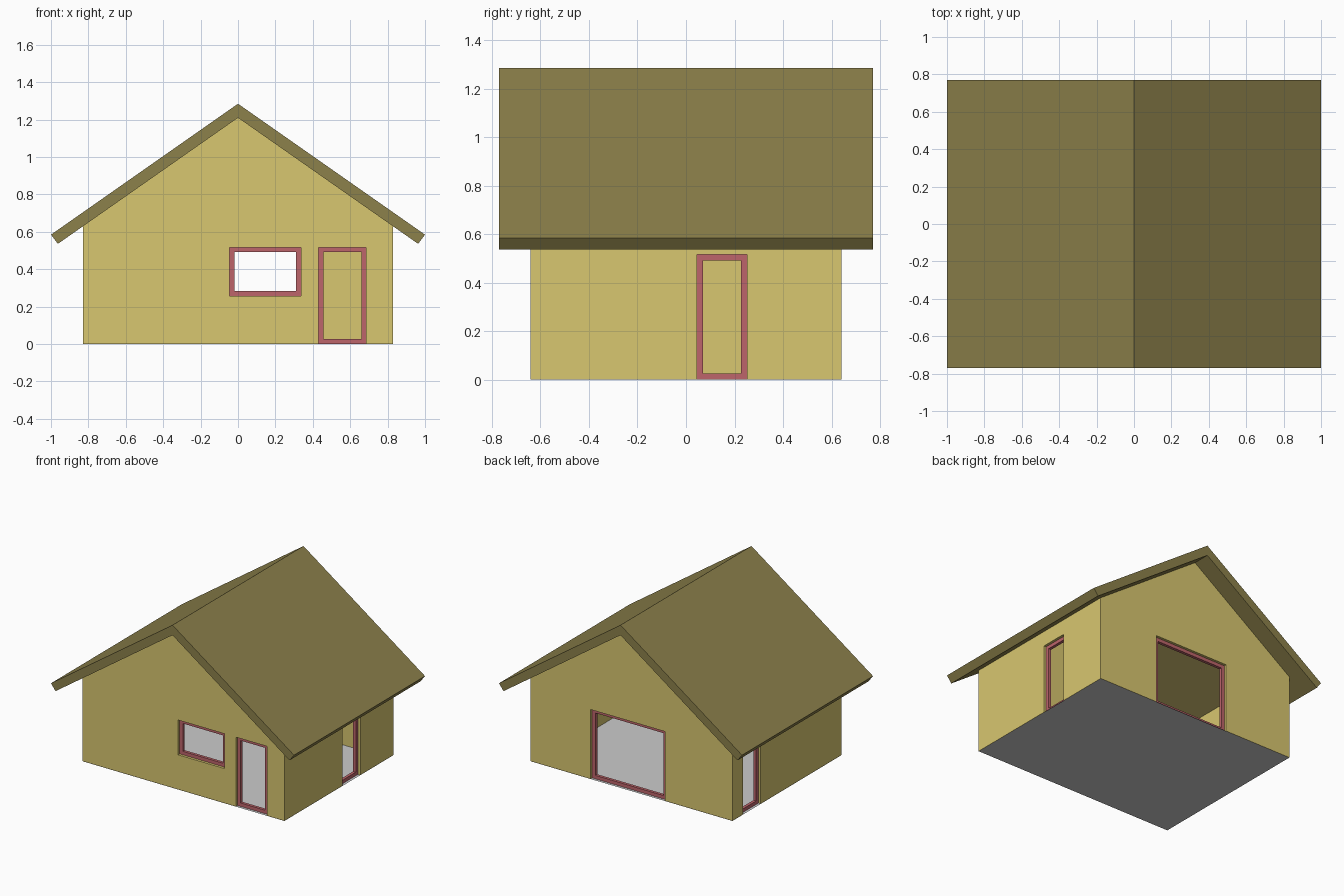
import bpy, bmesh

if "Cube" in bpy.data.objects:
    bpy.data.objects.remove(bpy.data.objects["Cube"])

HX, HY = 0.83, 0.64          # outer wall half sizes
T = 0.06                     # wall thickness
PEAK, SLOPE = 1.21, 0.70     # underside of the roof
ROOF_Y = 0.77
FRAME_W, FRAME_D = 0.026, 0.022
Z0 = 0.001                   # keeps wall bottoms just clear of the floor


def material(name, rgb):
    m = bpy.data.materials.new(name)
    m.diffuse_color = (*rgb, 1)
    m.use_nodes = True
    m.node_tree.nodes["Principled BSDF"].inputs["Base Color"].default_value = m.diffuse_color
    return m


wall_mat = material("wall_yellow", (0.69, 0.57, 0.16))
roof_mat = material("roof_olive", (0.265, 0.22, 0.07))
frame_mat = material("frame_red", (0.51, 0.13, 0.145))


def finish(name, bm, mat=None):
    bmesh.ops.recalc_face_normals(bm, faces=bm.faces)
    me = bpy.data.meshes.new(name)
    bm.to_mesh(me)
    bm.free()
    ob = bpy.data.objects.new(name, me)
    bpy.context.collection.objects.link(ob)
    if mat:
        me.materials.append(mat)
    return ob


def prism(name, profile, half_y, mat=None):
    """Extrude an x-z profile along y, centred on y = 0."""
    bm = bmesh.new()
    face = bm.faces.new([bm.verts.new((x, -half_y, z)) for x, z in profile])
    ext = bmesh.ops.extrude_face_region(bm, geom=[face])
    moved = [g for g in ext["geom"] if isinstance(g, bmesh.types.BMVert)]
    bmesh.ops.translate(bm, verts=moved, vec=(0, 2 * half_y, 0))
    return finish(name, bm, mat)


def box(name, lo, hi, mat=None):
    bm = bmesh.new()
    bmesh.ops.create_cube(bm, size=1)
    for v in bm.verts:
        v.co = [(a + b) / 2 + c * (b - a) for a, b, c in zip(lo, hi, v.co)]
    return finish(name, bm, mat)


def cut(target, cutter):
    mod = target.modifiers.new("cut", 'BOOLEAN')
    mod.operation, mod.solver, mod.object = 'DIFFERENCE', 'EXACT', cutter
    bpy.context.view_layer.objects.active = target
    bpy.ops.object.modifier_apply(modifier=mod.name)
    bpy.data.objects.remove(cutter)


def gable(hx, z0, lift=0):
    eave = PEAK - SLOPE * hx + lift
    return [(-hx, z0), (hx, z0), (hx, eave), (0, PEAK + lift), (-hx, eave)]


# Hollow gabled walls, open under the roof
walls = prism("walls", gable(HX, Z0), HY, wall_mat)
cut(walls, prism("room_cutter", gable(HX - T, -0.2, 0.02), HY - T))

# Roof with square-cut eaves
prism("roof", [(0, 1.285), (1, 0.585), (0.963, 0.536), (0, PEAK),
               (-0.963, 0.536), (-1, 0.585)], ROOF_Y, roof_mat)

# Floor sheet
bm = bmesh.new()
bm.faces.new([bm.verts.new(p) for p in
              ((-HX, -HY, 0), (HX, -HY, 0), (HX, HY, 0), (-HX, HY, 0))])
finish("floor", bm)


def frame(name, place, a0, a1, z0, z1):
    """Rectangular ring: outer loop, inset inner loop, extruded in depth."""
    w, d = FRAME_W, FRAME_D
    loops = []
    bm = bmesh.new()
    for inset, depth in ((0, -d / 2), (0, d / 2), (w, d / 2), (w, -d / 2)):
        l, r, b, t = a0 + inset, a1 - inset, z0 + inset, z1 - inset
        loops.append([bm.verts.new(place(a, depth, z))
                      for a, z in ((l, b), (r, b), (r, t), (l, t))])
    for i in range(4):
        p, q = loops[i], loops[(i + 1) % 4]
        for k in range(4):
            n = (k + 1) % 4
            bm.faces.new((p[k], p[n], q[n], q[k]))
    finish(name, bm, frame_mat)


# Openings: name, axis along the wall, side, start, end, bottom, top
OPENINGS = [
    ("front_window", "x", -1, -0.045, 0.337, 0.258, 0.517),
    ("front_door", "x", -1, 0.43, 0.685, 0, 0.517),
    ("back_opening", "x", 1, -0.275, 0.337, 0, 0.517),
    ("right_door", "y", 1, 0.045, 0.252, 0, 0.517),
    ("left_door", "y", -1, 0.307, 0.514, 0, 0.517),
]
for name, axis, side, a0, a1, z0, z1 in OPENINGS:
    mid = side * ((HY if axis == "x" else HX) - T / 2)
    if axis == "x":
        place = lambda a, d, z, m=mid: (a, m + d, z)
    else:
        place = lambda a, d, z, m=mid: (m + d, a, z)
    low = z0 if z0 > 0 else -0.1
    cut(walls, box(name + "_cutter", place(a0, -T, low), place(a1, T, z1)))
    frame(name + "_frame", place, a0, a1, z0 or Z0, z1)
